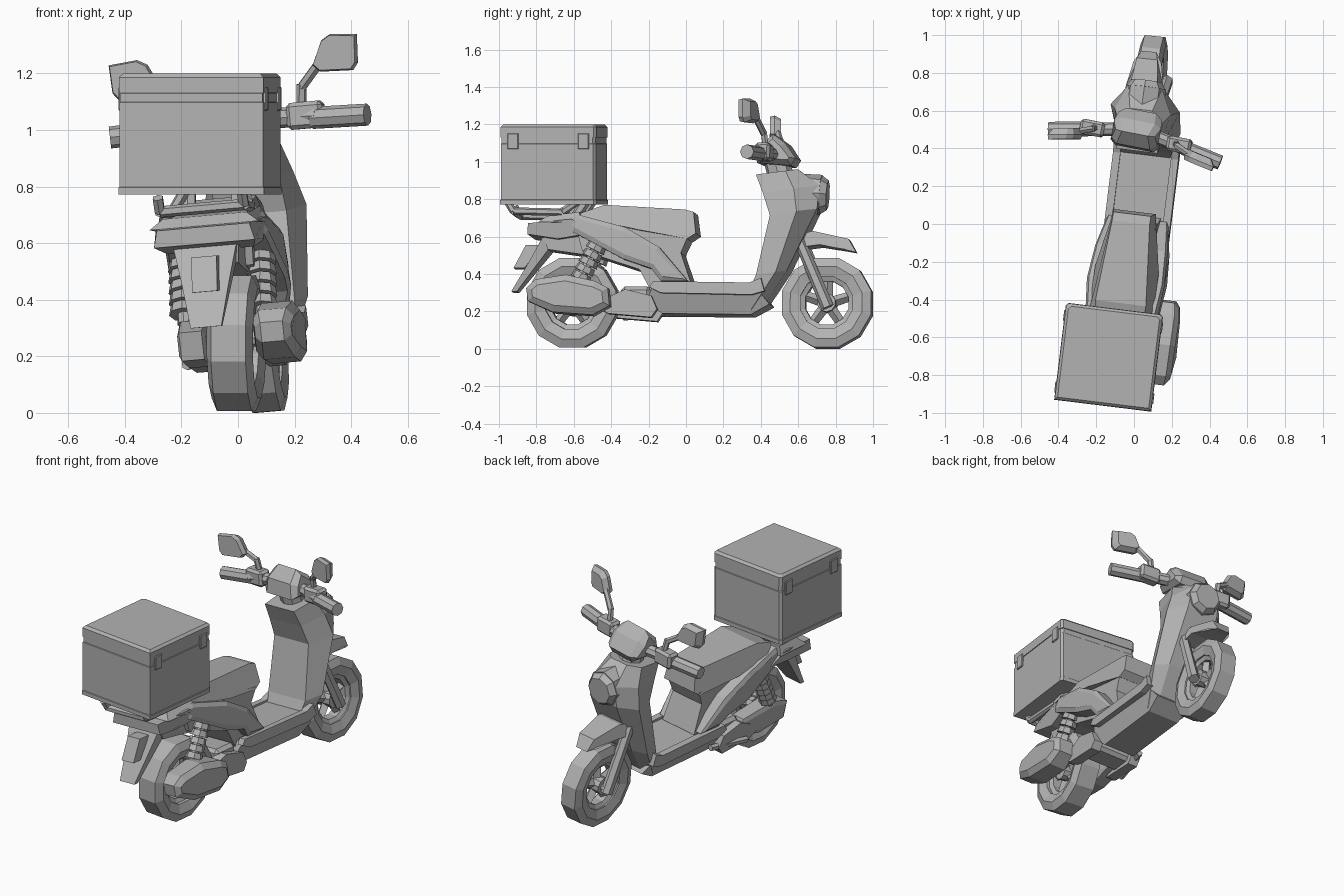
import bpy, bmesh, math
from mathutils import Matrix, Vector

cube = bpy.data.objects.get("Cube")
if cube:
    bpy.data.objects.remove(cube)

grey = bpy.data.materials.new("plain_grey")
grey.use_nodes = True
grey.diffuse_color = (0.45, 0.45, 0.45, 1)
grey.node_tree.nodes["Principled BSDF"].inputs["Base Color"].default_value = (0.45, 0.45, 0.45, 1)

# The scooter rests on its side stand: yawed, leaning, bars slightly turned
YAW = Matrix.Rotation(math.radians(-7), 4, 'Z')
LEAN = Matrix.Translation((0.047, 0, 0.006)) @ YAW @ Matrix.Rotation(math.radians(-5), 4, 'Y')


def turned(y, angle):
    pivot = Matrix.Translation((0, y, 0))
    return LEAN @ pivot @ Matrix.Rotation(math.radians(angle), 4, 'Z') @ pivot.inverted()


BARS = turned(0.5, -4)
FORK = Matrix.Translation((-.028, .014, -.01)) @ turned(0.65, 1)
REAR = Matrix.Translation((.07, .01, -.002)) @ YAW
CRATE = Matrix.Translation((-0.134, -0.705, 0)) @ YAW


def finish(name, bm, pose):
    bmesh.ops.recalc_face_normals(bm, faces=bm.faces)
    mesh = bpy.data.meshes.new(name)
    bm.to_mesh(mesh)
    bm.free()
    mesh.transform(pose)
    mesh.materials.append(grey)
    obj = bpy.data.objects.new(name, mesh)
    bpy.context.collection.objects.link(obj)
    return obj


def body(name, outline, x=0, inset=0, crown=0, pose=LEAN):
    """Side outline of (y, z, half width), with optionally crowned flanks."""
    bm = bmesh.new()
    a = [bm.verts.new((x - w, y, z)) for y, z, w in outline]
    b = [bm.verts.new((x + w, y, z)) for y, z, w in outline]
    flanks = [bm.faces.new(a), bm.faces.new(b)]
    for i in range(len(a)):
        j = (i + 1) % len(a)
        bm.faces.new((a[i], a[j], b[j], b[i]))
    bmesh.ops.recalc_face_normals(bm, faces=bm.faces)
    if inset:
        bmesh.ops.inset_individual(bm, faces=flanks, thickness=inset, depth=crown)
    return finish(name, bm, pose)


def loft(name, rings, pose=LEAN):
    bm = bmesh.new()
    rows = [[bm.verts.new(p) for p in ring] for ring in rings]
    n = len(rows[0])
    for lo, hi in zip(rows, rows[1:]):
        for i in range(n):
            j = (i + 1) % n
            bm.faces.new((lo[i], lo[j], hi[j], hi[i]))
    bm.faces.new(rows[0])
    bm.faces.new(rows[-1])
    return finish(name, bm, pose)


def rod(name, p, q, r, r2=None, n=8, pose=LEAN):
    p, q = Vector(p), Vector(q)
    bm = bmesh.new()
    bmesh.ops.create_cone(bm, cap_ends=True, segments=n, radius1=r, radius2=r if r2 is None else r2,
                          depth=(q - p).length)
    spin = (q - p).to_track_quat('Z', 'Y').to_matrix().to_4x4()
    bm.transform(Matrix.Translation((p + q) / 2) @ spin)
    return finish(name, bm, pose)


def block(name, centre, size, bevel, pose=LEAN):
    bm = bmesh.new()
    bmesh.ops.create_cube(bm, size=1)
    bm.transform(Matrix.Translation(centre) @ Matrix.Diagonal((*size, 1)))
    bmesh.ops.bevel(bm, geom=bm.edges[:], offset=bevel, segments=1, affect='EDGES')
    return finish(name, bm, pose)


def ring(name, y, z, profile, pose, n=12):
    """Lathe a closed profile of (x, radius) about a wheel axle."""
    bm = bmesh.new()
    rows = []
    for k in range(n):
        t = math.tau * (k + 0.5) / n
        rows.append([bm.verts.new((x, y + r * math.cos(t), z + r * math.sin(t))) for x, r in profile])
    m = len(profile)
    for k in range(n):
        for i in range(m):
            a, b = rows[k], rows[(k + 1) % n]
            bm.faces.new((a[i], a[(i + 1) % m], b[(i + 1) % m], b[i]))
    return finish(name, bm, pose)


# Wheels
def wheel(label, y, w, pose):
    z = 0.248
    tyre = [(-w, .2), (-w * .75, .248), (w * .75, .248), (w, .2), (w * .75, .145), (-w * .75, .145)]
    ring(label + "_tyre", y, z, tyre, pose)
    ring(label + "_rim", y, z, [(-.045, .152), (.045, .152), (.03, .12), (-.03, .12)], pose)
    rod(label + "_hub", (-.055, y, z), (.055, y, z), .05, n=10, pose=pose)
    for k in range(5):
        t = math.tau * k / 5 + .3
        tip = (0, y + .135 * math.cos(t), z + .135 * math.sin(t))
        rod(label + "_spoke", (0, y, z), tip, .03, .026, n=4, pose=pose)


wheel("front_wheel", .745, .067, FORK)
wheel("rear_wheel", -.62, .082, REAR)

# Front fork and fender
rod("front_axle", (-.095, .75, .245), (.095, .75, .245), .022, pose=FORK)
for s in (-1, 1):
    rod("fork_leg", (s * .085, .59, .6), (s * .085, .755, .22), .03, .034, n=6, pose=FORK)
body("front_fender", [(.56, .6, .1), (.67, .63, .08), (.86, .59, .055), (.9, .52, .04),
                      (.84, .535, .075), (.71, .555, .1), (.6, .54, .1)], pose=FORK)

# Leg shield: ring of back, widest and nose points at each height, rising forward
shield = []
for z, yb, ym, yf, wb, wm, wf in [(.185, .3, .36, .42, .1, .11, .08), (.38, .39, .5, .55, .14, .175, .1),
                                  (.7, .46, .61, .71, .13, .185, .1), (.82, .42, .59, .72, .12, .15, .09),
                                  (.92, .38, .54, .6, .11, .12, .06)]:
    wing, nose = z + .12 * (ym - yb), z + .15 * (yf - yb)
    shield.append([(-wb, yb, z), (-wm, ym, wing), (-wf, yf, nose), (wf, yf, nose), (wm, ym, wing), (wb, yb, z)])
loft("leg_shield", shield)
rod("headlight", (0, .62, .825), (0, .72, .82), .108, n=8)
rod("headlight_lens", (0, .72, .82), (0, .755, .818), .104, .08, n=8)

# Floor
body("floor", [(-.16, .325, .16), (.38, .325, .16), (.46, .225, .11), (.36, .17, .1),
               (-.12, .175, .1), (-.2, .24, .13)])
for s in (-1, 1):
    body("floor_rail", [(-.16, .342, .02), (.36, .335, .02), (.42, .36, .02), (.44, .29, .02),
                        (.37, .27, .02), (-.12, .28, .02), (-.18, .31, .02)], x=s * .155)

# Seat, core and side panels
body("seat", [(-.58, .705, .12), (-.43, .755, .135), (.0, .733, .1), (.045, .72, .1), (.06, .605, .115),
              (.015, .575, .12), (-.25, .62, .17), (-.5, .675, .17)])
body("under_seat_core", [(-.6, .69, .13), (-.25, .63, .13), (.02, .59, .12), (-.02, .5, .11), (.04, .33, .12),
                         (-.16, .26, .11), (-.24, .41, .12), (-.55, .51, .12)])
body("side_panels", [(-.64, .665, .155), (-.57, .7, .17), (-.31, .63, .195), (-.13, .525, .182),
                     (.025, .345, .155), (-.12, .345, .16), (-.17, .41, .187), (-.32, .46, .198),
                     (-.6, .61, .175)], inset=.025, crown=.012)

# Tail, inner fender and number plate flap
body("tail", [(-.84, .655, .165), (-.6, .675, .195), (-.5, .6, .18), (-.68, .572, .155), (-.84, .595, .18)], x=-.012)
body("tail_top", [(-.74, .695, .15), (-.56, .715, .18), (-.56, .655, .195), (-.78, .66, .195)], x=-.015)
body("inner_fender", [(-.76, .59, .1), (-.5, .6, .1), (-.4, .47, .1), (-.6, .5, .09), (-.74, .52, .09)])
body("rear_flap", [(-.76, .6, .115), (-.69, .58, .115), (-.8, .44, .085), (-.91, .3, .055),
                   (-.94, .3, .055), (-.84, .46, .085)], x=-.02)
body("number_plate", [(-.93, .425, .045), (-.865, .55, .045), (-.785, .55, .045), (-.87, .425, .045)], x=-.015)

# Shock absorbers
for s in (-1, 1):
    top, bottom = Vector((s * .14, -.45, .57)), Vector((s * .14, -.575, .32))
    rod("shock_rod", bottom, top, .025)
    for k in range(5):
        p, q = bottom.lerp(top, .14 + .155 * k), bottom.lerp(top, .265 + .155 * k)
        rod("shock_coil", p, q, .054, .048)

# Drive cover, swing arms and stand
body("drive_cover", [(-.835, .3, .04), (-.785, .345, .05), (-.62, .37, .055), (-.46, .335, .055), (-.395, .3, .045),
                     (-.385, .205, .045), (-.475, .155, .05), (-.69, .17, .055), (-.825, .23, .04)],
     x=.2, inset=.035, crown=.025)
body("left_drive_case", [(-.72, .29, .04), (-.6, .33, .045), (-.35, .3, .04), (-.3, .2, .04),
                         (-.5, .165, .04), (-.7, .19, .04)], x=-.105, inset=.025, crown=.01)
for s in (-1, 1):
    body("swing_arm", [(-.46, .2, .03), (-.42, .25, .03), (-.31, .3, .035), (-.17, .265, .035),
                       (-.14, .195, .03), (-.17, .15, .03), (-.4, .17, .03)], x=s * .13)
block("engine_mount", (0, -.26, .25), (.24, .16, .14), .02)
rod("rear_axle", (-.13, -.62, .25), (.15, -.62, .25), .03)
rod("side_stand", (-.13, -.1, .2), (-.17, -.36, .18), .02, n=6)

# Luggage rack
for s in (-1, 1):
    path = [(s * .15, -.95, .77), (s * .15, -.92, .72), (s * .14, -.66, .715), (s * .1, -.56, .79)]
    for p, q in zip(path, path[1:]):
        rod("rack_rail", p, q, .02, n=6)
    rod("rack_post", (s * .09, -.6, .68), (s * .09, -.53, .79), .028, n=6)
for y in (-.92, -.66):
    rod("rack_crossbar", (-.15, y, .72), (.15, y, .72), .02, n=6)


# Delivery box: body, lid, base lip and latches
def crate(name, z0, z1, h, c, top):
    def level(z, g):
        return [(-g, -g, z), (g, -g, z), (g, g - c, z), (g - c, g, z), (c - g, g, z), (-g, g - c, z)]
    loft(name, [level(z0, h), level(z1 - top, h), level(z1, h - top)], CRATE)


crate("box_body", .79, 1.1, .256, .014, .004)
crate("box_lid", 1.13, 1.2, .257, .014, .014)
crate("box_lid_rim", 1.085, 1.132, .253, .014, .003)
crate("box_base", .772, .8, .259, .014, .004)
for s in (-1, 1):
    for y in (-.19, .19):
        block("box_latch", (s * .256, y, 1.11), (.016, .06, .085), .004, CRATE)

# Steering head
rod("steering_neck", (0, .5, .92), (0, .48, 1.0), .07, pose=BARS)
body("handlebar_cover", [(.39, .985, .1), (.57, .97, .08), (.595, 1.01, .08), (.54, 1.09, .09),
                         (.47, 1.14, .07), (.4, 1.075, .09)], inset=.03, crown=.035, pose=BARS)

# Bars, grips and mirrors
for s in (-1, 1):
    rod("bar", (s * .08, .48, 1.03), (s * .28, .44, 1.025), .036, pose=BARS)
    block("switch_block", (s * .235, .455, 1.03), (.13, .08, .095), .014, BARS)
    rod("grip", (s * .26, .445, 1.018), (s * .465, .405, 1.012), .039, pose=BARS)
    rod("mirror_stem_base", (s * .22, .46, 1.06), (s * .23, .45, 1.14), .018, n=6, pose=BARS)
    rod("mirror_stem", (s * .23, .45, 1.13), (s * .32, .415, 1.21 + s * .014), .018, n=6, pose=BARS)
    rings = []
    for y, k in ((.37, .92), (.395, 1), (.43, .75)):
        rings.append([(s * (.36 + dx * k) + .008, y - .2 * dx * k, 1.222 + s * .016 + dz * k) for dx, dz in
                      ((-.085, -.035), (-.06, -.06), (.065, -.065), (.085, -.04), (.09, .06), (-.01, .07), (-.045, .05))])
    loft("mirror", rings, BARS)
